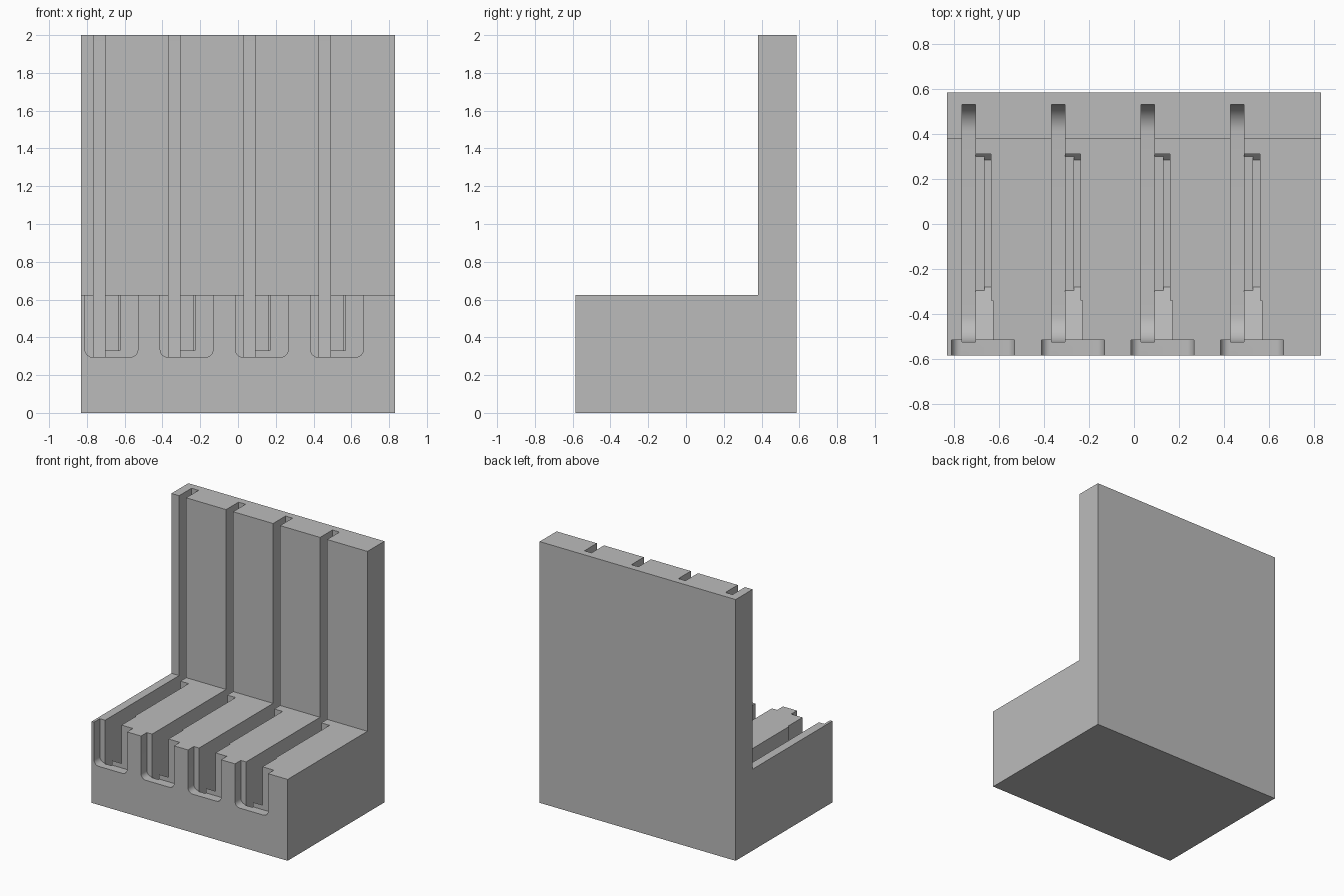
import bpy, bmesh, math
from mathutils import Vector

cube = bpy.data.objects.get("Cube")
if cube:
    bpy.data.objects.remove(cube, do_unlink=True)

grey = bpy.data.materials.new("plain grey")
grey.use_nodes = True
colour = (0.5, 0.5, 0.5, 1)
grey.diffuse_color = colour
grey.node_tree.nodes["Principled BSDF"].inputs["Base Color"].default_value = colour


def prism(name, points, depth):
    """Solid from a closed outline of 3D points pushed along depth."""
    bm = bmesh.new()
    face = bm.faces.new([bm.verts.new(p) for p in points])
    moved = bmesh.ops.extrude_face_region(bm, geom=[face])["geom"]
    bmesh.ops.translate(bm, vec=Vector(depth),
                        verts=[v for v in moved if isinstance(v, bmesh.types.BMVert)])
    bmesh.ops.recalc_face_normals(bm, faces=bm.faces)
    mesh = bpy.data.meshes.new(name)
    bm.to_mesh(mesh)
    bm.free()
    mesh.materials.append(grey)
    obj = bpy.data.objects.new(name, mesh)
    bpy.context.collection.objects.link(obj)
    return obj


def side_prism(name, yz, x0, x1):
    return prism(name, [(x0, y, z) for y, z in yz], (x1 - x0, 0, 0))


def rounded_u(a0, a1, bottom, top, radius, steps=10):
    """U outline with rounded lower corners."""
    pts = [(a0, top)]
    for centre, start in ((a0 + radius, math.pi), (a1 - radius, 1.5 * math.pi)):
        for i in range(steps + 1):
            t = start + i / steps * math.pi / 2
            pts.append((centre + radius * math.cos(t),
                        bottom + radius + radius * math.sin(t)))
    return pts + [(a1, top)]


def channel(front, back, floor):
    """Channel outline with a sloped front and a small sloped rear foot."""
    top, lip = 0.7, 0.33
    foot = 0.31 - back
    return [(-0.55, top), (-0.55, lip), (-0.515, lip), (front, floor),
            (back, floor), (0.31, floor + foot), (0.31, top)]


# L-shaped stand
HALF_WIDTH, HALF_DEPTH, STEP = 0.83, 0.585, 0.623
stand = side_prism("stand", [(-HALF_DEPTH, 0), (HALF_DEPTH, 0), (HALF_DEPTH, 2),
                             (0.38, 2), (0.38, STEP), (-HALF_DEPTH, STEP)],
                   -HALF_WIDTH, HALF_WIDTH)

# Four repeated sets of slots, channels and front pockets
cutters = []
for i in range(4):
    x = -0.765 + i * 0.398
    cutters += [
        side_prism("slot_cutter", rounded_u(-0.525, 0.53, 0.09, 2.1, 0.12), x, x + 0.06),
        side_prism("shallow_channel_cutter", channel(-0.295, 0.30, 0.11), x + 0.03, x + 0.104),
        side_prism("deep_channel_cutter", channel(-0.28, 0.285, 0.095), x + 0.1, x + 0.13),
        side_prism("channel_mouth_cutter",
                   [(-0.55, 0.7), (-0.55, 0.33), (-0.515, 0.33), (-0.34, 0.155), (-0.34, 0.7)],
                   x + 0.11, x + 0.139),
        prism("pocket_cutter",
              [(a, -0.7, z) for a, z in rounded_u(x - 0.045, x + 0.235, 0.295, 0.7, 0.04, 6)],
              (0, 0.185, 0)),
    ]

bpy.context.view_layer.objects.active = stand
for cutter in cutters:
    cutter.hide_render = True
    mod = stand.modifiers.new("cut", "BOOLEAN")
    mod.operation = "DIFFERENCE"
    mod.solver = "EXACT"
    mod.object = cutter
    bpy.ops.object.modifier_apply(modifier=mod.name)
    bpy.data.objects.remove(cutter, do_unlink=True)

# Smooth the rounded corners only
bpy.ops.object.select_all(action="DESELECT")
stand.select_set(True)
bpy.ops.object.shade_smooth_by_angle(angle=math.radians(30))
